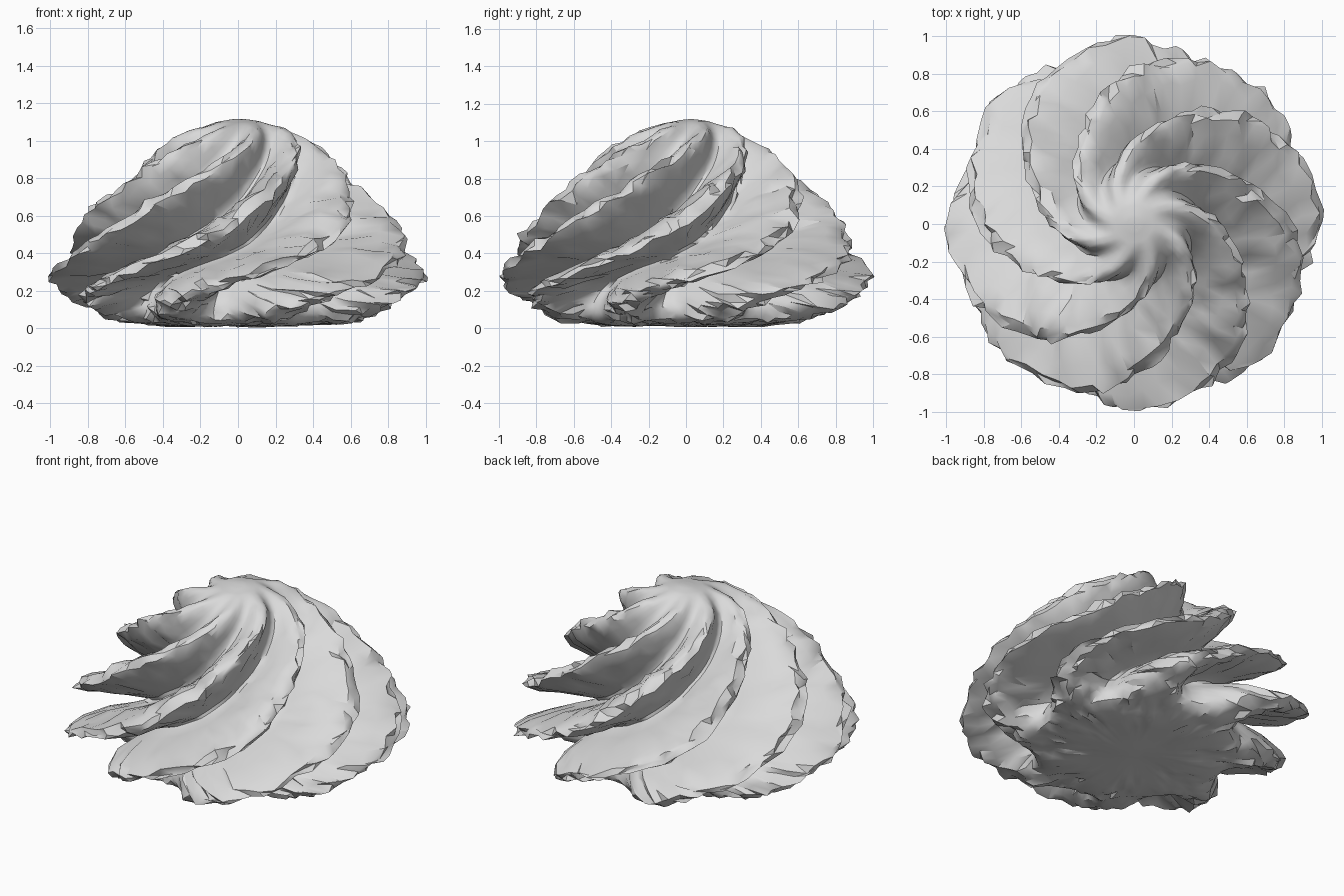
import bpy, bmesh, math, random
from mathutils import Vector, noise

random.seed(4)
cube = bpy.data.objects.get("Cube")
if cube:
    bpy.data.objects.remove(cube)

GREY = (0.7, 0.7, 0.7, 1)
cream = bpy.data.materials.new("pale_grey")
cream.use_nodes = True
cream.diffuse_color = GREY
cream.node_tree.nodes["Principled BSDF"].inputs["Base Color"].default_value = GREY

FINS, STEPS, ROWS = 8, 12, 52
CORE = Vector((0, 0, 0.36))
LEAN = 10

# Outer envelope, from the underside to the crown: radius, height, twist in degrees
PROFILE = [(0.06, 0.01, 190), (0.4, 0.015, 191), (0.68, 0.04, 196), (0.87, 0.11, 203),
           (0.97, 0.19, 213), (1.0, 0.27, 226), (0.95, 0.4, 248), (0.87, 0.53, 264),
           (0.75, 0.67, 277), (0.6, 0.82, 293), (0.44, 0.96, 314), (0.27, 1.06, 335),
           (0.12, 1.1, 350), (0.03, 1.11, 355)]
WIDEST = 5


def smooth(a, b, x):
    t = min(max((x - a) / (b - a), 0), 1)
    return t * t * (3 - 2 * t)


def envelope(t):
    """Radius, height and twist, and whether the point lies above the rim."""
    f = t * (len(PROFILE) - 1)
    i = min(int(f), len(PROFILE) - 2)
    k = f - i
    return [m * (1 - k) + n * k for m, n in zip(PROFILE[i], PROFILE[i + 1])] + [f > WIDEST]


def fin_height(p):
    """Blunt crest at p = 0, hollow valley at p = 0.5."""
    d = abs(p - round(p)) * 2
    return (1 - smooth(0.13, 0.95, d)) ** 1.1


# Swirl of twisted fins
bm = bmesh.new()
rings = []
for row in range(ROWS + 1):
    r, z, twist, above = envelope(row / ROWS)
    depth = 0.47 * smooth(0.1, 0.75, r) if above else 0.47 * smooth(0.5, 1, r)
    rough = smooth(0.15, 0.6, r)
    ring = []
    for col in range(FINS * STEPS):
        p = col / STEPS
        f = fin_height(p)
        # roots sit higher than the crests, so each fin droops
        a = math.radians(twist + p * 360 / FINS - LEAN * (1 - f) * depth * 2)
        outer = Vector((r * math.cos(a), r * math.sin(a), z))
        s = 1 - depth * (1 - f)
        # gentle lumps, chipped crests and scattered nicks
        s += 0.03 * noise.noise(outer * 4)
        if f > 0.6:
            s += random.uniform(-0.035, 0.012) * rough
        elif random.random() < 0.06:
            s += random.uniform(-0.05, 0.05) * rough
        pos = CORE + (outer - CORE) * s
        if f > 0.3:
            pos += Vector([random.uniform(-0.014, 0.014) for _ in range(3)]) * rough
        pos.z = max(pos.z, 0)
        ring.append(bm.verts.new(pos))
    rings.append(ring)

for low, high in zip(rings, rings[1:]):
    for i in range(len(low)):
        j = (i + 1) % len(low)
        bm.faces.new((low[i], low[j], high[j], high[i]))
bm.faces.new(reversed(rings[0]))
bm.faces.new(rings[-1])
bmesh.ops.triangulate(bm, faces=bm.faces[:])
bmesh.ops.recalc_face_normals(bm, faces=bm.faces[:])

mesh = bpy.data.meshes.new("swirl")
bm.to_mesh(mesh)
bm.free()
mesh.materials.append(cream)
swirl = bpy.data.objects.new("swirl", mesh)
bpy.context.collection.objects.link(swirl)
bpy.context.view_layer.objects.active = swirl
swirl.select_set(True)
bpy.ops.object.shade_smooth_by_angle(angle=math.radians(35))
